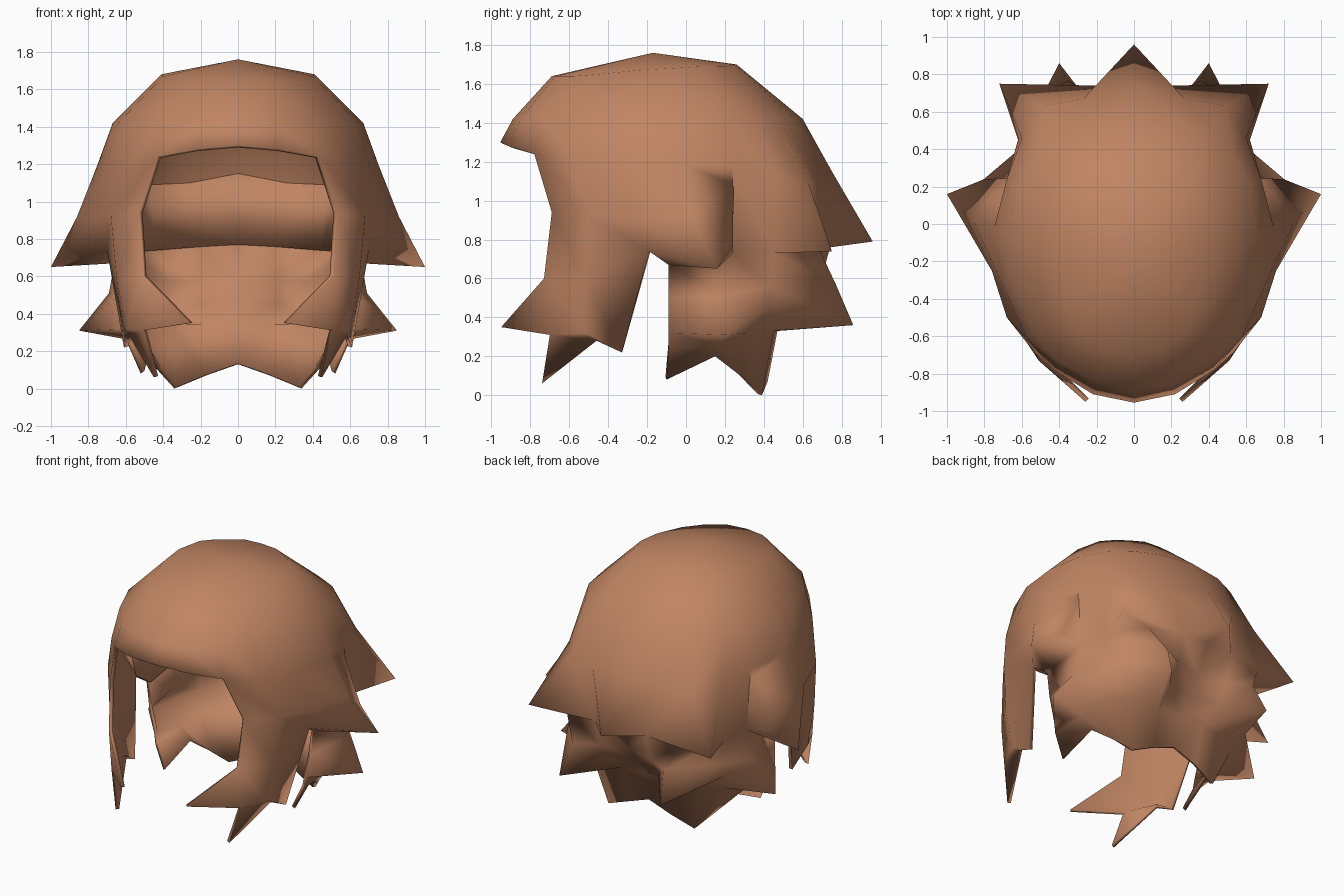
import bpy, bmesh, math

mat = bpy.data.materials.new("warm_brown")
mat.diffuse_color = (0.53, 0.235, 0.125, 1)


def build(name, grids, thickness=0.025):
    """Skin grids of points (rows run downward, columns front to back), then mirror."""
    bm = bmesh.new()
    for rows in grids:
        vs = [[bm.verts.new(p) for p in row] for row in rows]
        for a, b in zip(vs, vs[1:]):
            for i in range(len(a) - 1):
                bm.faces.new((a[i], b[i], b[i + 1], a[i + 1]))
    bmesh.ops.remove_doubles(bm, verts=bm.verts, dist=0.001)
    me = bpy.data.meshes.new(name)
    bm.to_mesh(me)
    bm.free()
    me.materials.append(mat)
    ob = bpy.data.objects.new(name, me)
    bpy.context.collection.objects.link(ob)
    bpy.ops.object.select_all(action='DESELECT')
    bpy.context.view_layer.objects.active = ob
    ob.select_set(True)
    bpy.ops.object.shade_smooth_by_angle(angle=math.radians(110))
    ob.modifiers.new("mirror", 'MIRROR').merge_threshold = 0.002
    sol = ob.modifiers.new("shell", 'SOLIDIFY')
    sol.thickness = thickness
    sol.offset = -1
    return ob


# Cap: crown, shoulder and brow rings
crown = [(0, -.17, 1.76)] * 11
ring1 = [(0, -.69, 1.64), (.14, -.67, 1.64), (.27, -.58, 1.64), (.35, -.45, 1.65),
         (.40, -.25, 1.67), (.41, -.08, 1.68), (.36, .08, 1.69), (.29, .16, 1.69),
         (.22, .21, 1.69), (.12, .25, 1.70), (0, .26, 1.70)]
ring2 = [(0, -.89, 1.42), (.20, -.85, 1.42), (.40, -.74, 1.42), (.53, -.58, 1.42),
         (.64, -.32, 1.42), (.67, -.05, 1.42), (.63, .20, 1.42), (.53, .37, 1.42),
         (.41, .48, 1.42), (.24, .56, 1.42), (0, .60, 1.42)]
ring3 = [(0, -.955, 1.30), (.22, -.91, 1.28), (.43, -.78, 1.24), (.58, -.60, 1.20),
         (.70, -.33, 1.20), (.75, -.03, 1.20), (.68, .24, 1.17), (.60, .46, 1.12),
         (.49, .63, 1.09), (.27, .67, 1.10), (0, .75, 1.15)]

# Sides: temple strands flowing into the outward side spike
side4 = [(.53, -.69, .94), (.68, -.50, .93), (.76, -.25, .90), (.86, .02, .92),
         (.67, .245, 1.08)]
side5 = [(.51, -.73, .60), (.65, -.52, .60), (.70, -.19, .74), (1.0, .16, .65),
         (.80, .24, .77)]
front_root, root = (.66, -.09, .67), (.65, .24, .73)
spike_under = [side5[2], front_root, root]

# Front lock: inward curl plus two lower points
curl, inner, mid = (.26, -.95, .35), (.51, -.70, .31), (.60, -.52, .32)
rear_tip = (.61, -.33, .22)
lock_top = [side5[0], side5[0], side5[1], side5[2]]
lock_mid = [curl, inner, mid, rear_tip]
lock_low = [(.45, -.74, .06), (.58, -.46, .28), rear_tip]

# Upper back: one centre spike and a spike on each side, joined to the nape below
back_tips = [root, (.62, .45, .73), (.72, .75, .74), (.20, .74, .76), (0, .96, .79)]
back_under = [root, back_tips[1], (.46, .69, .74), back_tips[3], (0, .75, .77)]

# Nape: strands with flared tips, then lower points
nape = [
    [front_root] + back_under,
    [(.64, -.09, .50), (.69, .20, .51), (.62, .43, .56), (.36, .77, .57),
     (.20, .69, .57), (0, .64, .58)],
    [(.60, -.09, .32), (.85, .20, .31), (.59, .42, .45), (.40, .86, .36),
     (.20, .60, .44), (0, .55, .46)],
    [(.59, -.09, .24), (.58, .17, .26), (.53, .33, .32), (.38, .45, .33),
     (.18, .47, .33), (0, .47, .34)],
    [(.52, -.10, .08), (.49, .15, .20), (.43, .28, .10), (.34, .39, .00),
     (.17, .42, .07), (0, .42, .13)],
]

build("hair", [
    [crown, ring1, ring2, ring3],
    [ring3[2:7], side4, side5],
    [side5[2:], spike_under],
    [[side4[4]] * 2, [side5[4], root]],
    [lock_top, lock_mid],
    [lock_mid[1:], lock_low],
    [ring3[6:], back_tips, back_under],
    nape,
])

# Smooth lining that closes the hollow spikes on the inside
inset = [(x * .97, y * .97, z) for x, y, z in ring3[4:]]
floor = [(x * .97, y * .97, z) for x, y, z in spike_under + back_under[1:]]
build("lining", [[inset, floor]], 0.01)
